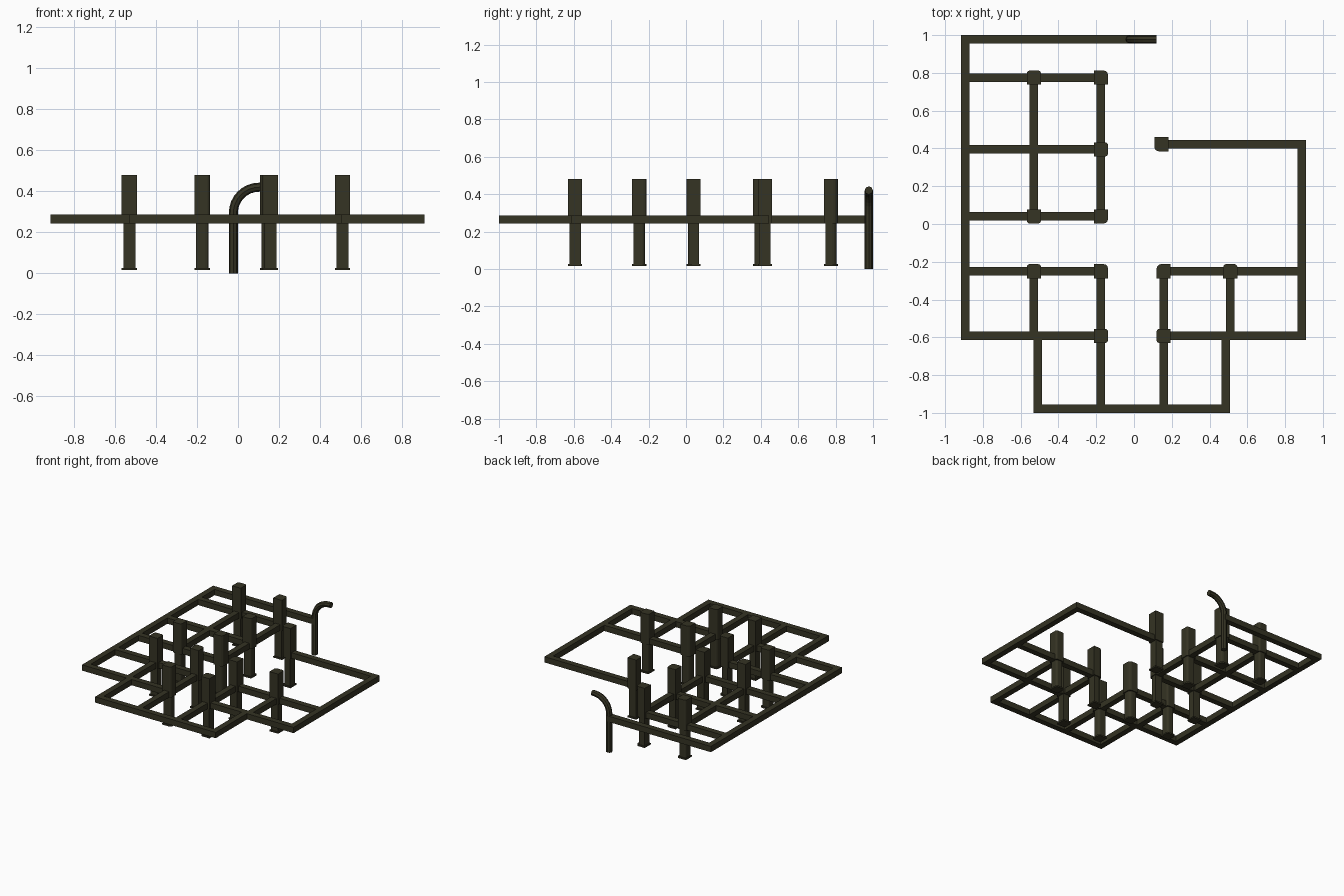
import bpy, bmesh, math
from mathutils import Vector

cube = bpy.data.objects.get("Cube")
if cube:
    bpy.data.objects.remove(cube)

# One dark olive material
olive = bpy.data.materials.new("dark olive")
olive.use_nodes = True
olive.diffuse_color = (0.035, 0.033, 0.017, 1)
olive.node_tree.nodes["Principled BSDF"].inputs["Base Color"].default_value = olive.diffuse_color

HALF = 0.0225          # half width of a beam
LOW, HIGH = 0.242, 0.287


def add_mesh(name, bm):
    bmesh.ops.recalc_face_normals(bm, faces=bm.faces)
    mesh = bpy.data.meshes.new(name)
    bm.to_mesh(mesh)
    bm.free()
    mesh.materials.append(olive)
    obj = bpy.data.objects.new(name, mesh)
    bpy.context.collection.objects.link(obj)
    return obj


def box(bm, x0, x1, y0, y1, z0, z1):
    verts = bmesh.ops.create_cube(bm, size=1)["verts"]
    for v in verts:
        v.co = Vector(((x0 + x1) / 2 + v.co.x * (x1 - x0),
                       (y0 + y1) / 2 + v.co.y * (y1 - y0),
                       (z0 + z1) / 2 + v.co.z * (z1 - z0)))
    return verts


def beam(name, x0, y0, x1, y1):
    bm = bmesh.new()
    box(bm, x0 - HALF, x1 + HALF, y0 - HALF, y1 + HALF, LOW, HIGH)
    add_mesh(name, bm)


def rounded_block(bm, x, y, half, z0, z1, free, radius):
    """Block whose vertical edges are rounded on the free (unbraced) side."""
    verts = box(bm, x - half, x + half, y - half, y + half, z0, z1)
    edges = []
    for e in {e for v in verts for e in v.link_edges}:
        a, b = e.verts
        if abs(a.co.z - b.co.z) < 0.001:
            continue
        side = (a.co.x - x) * free[0] + (a.co.y - y) * free[1]
        if side > half * 0.5:
            edges.append(e)
    bmesh.ops.bevel(bm, geom=edges, offset=radius, segments=3, profile=0.5, affect='EDGES')


def column(name, x, y, free):
    bm = bmesh.new()
    r = 0.024 if free[0] and free[1] else 0.015
    rounded_block(bm, x, y, 0.0375, 0.015, 0.026, free, r)
    rounded_block(bm, x, y, 0.030, 0.020, LOW + 0.01, free, r)
    rounded_block(bm, x, y, 0.0375, LOW, 0.48, free, r)
    add_mesh(name, bm)


# Outer perimeter beams
L, R, FRONT, BACK = -0.8925, 0.8875, -0.9775, 0.9775
MID, ROW = -0.5925, -0.25
IL, IR = -0.175, 0.157
beam("left_side_beam", L, MID, L, BACK)
beam("back_beam", L, BACK, -0.04, BACK)
beam("right_side_beam", R, MID, R, 0.4225)
beam("right_back_beam", 0.145, 0.4225, R, 0.4225)
beam("front_beam", -0.51, FRONT, 0.485, FRONT)
beam("front_left_return", -0.51, FRONT, -0.51, MID)
beam("front_right_return", 0.485, FRONT, 0.485, MID)

# Inner cross beams
for i, y in enumerate((MID, ROW, 0.04, 0.395, 0.775)):
    beam(f"left_cross_beam_{i + 1}", L, y, IL, y)
for i, y in enumerate((MID, ROW)):
    beam(f"right_cross_beam_{i + 1}", IR, y, R, y)

# Inner lengthwise beams
beam("front_left_inner_beam", IL, FRONT, IL, ROW)
beam("front_right_inner_beam", IR, FRONT, IR, ROW)
beam("mid_left_stub_beam", -0.53, MID, -0.53, ROW)
beam("mid_right_stub_beam", 0.51, MID, 0.51, ROW)
beam("back_left_inner_beam", -0.53, 0.04, -0.53, 0.775)
beam("back_right_inner_beam", IL, 0.04, IL, 0.775)

# Columns: position and the side that carries no beam
columns = [
    (-0.53, 0.775, (0, 1)), (IL, 0.775, (1, 1)), (IL, 0.395, (1, 0)),
    (-0.53, 0.04, (0, -1)), (IL, 0.04, (1, -1)),
    (-0.53, ROW, (0, 1)), (IL, ROW, (1, 1)),
    (IR, ROW, (-1, 1)), (0.51, ROW, (0, 1)),
    (IL, MID, (1, 0)), (IR, MID, (-1, 0)),
    (0.145, 0.4225, (-1, -1)),
]
for i, (x, y, free) in enumerate(columns):
    column(f"column_{i + 1}", x, y, free)

# Bent pipe: straight riser, then a quarter turn towards the model's left
PIPE_X, BEND, TOP = -0.0225, 0.125, 0.42
path = [(PIPE_X, z * (TOP - BEND) / 7) for z in range(7)]
for i in range(9):
    a = math.pi / 2 * i / 8
    path.append((PIPE_X + BEND * (1 - math.cos(a)), TOP - BEND + BEND * math.sin(a)))
path.append((0.12, TOP))
curve = bpy.data.curves.new("pipe_path", 'CURVE')
curve.dimensions = '3D'
curve.bevel_depth = 0.022
curve.bevel_resolution = 2
curve.use_fill_caps = True
spline = curve.splines.new('POLY')
spline.points.add(len(path) - 1)
for p, (x, z) in zip(spline.points, path):
    p.co = (x, BACK, z, 1)
guide = bpy.data.objects.new("pipe_guide", curve)
bpy.context.collection.objects.link(guide)
deps = bpy.context.evaluated_depsgraph_get()
pipe_mesh = bpy.data.meshes.new_from_object(guide.evaluated_get(deps))
bpy.data.objects.remove(guide)
for face in pipe_mesh.polygons:
    face.use_smooth = False
pipe_mesh.materials.clear()
pipe_mesh.materials.append(olive)
pipe = bpy.data.objects.new("bent_pipe", pipe_mesh)
bpy.context.collection.objects.link(pipe)
